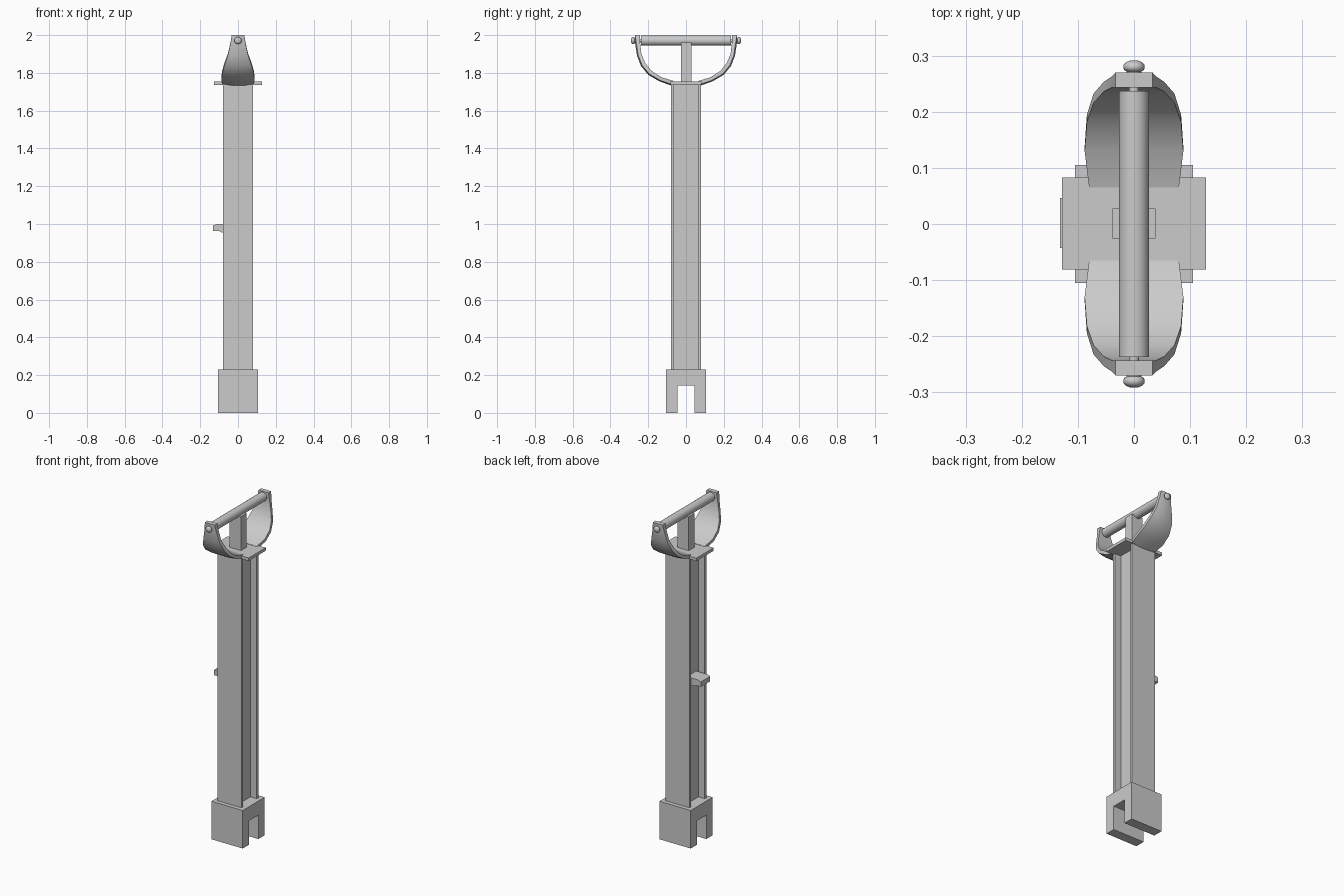
import bpy, bmesh
from math import radians, cos, sin, pi
from mathutils import Vector

if "Cube" in bpy.data.objects:
    bpy.data.objects.remove(bpy.data.objects["Cube"])


def make(name, verts, faces, smooth=None, mirror=False):
    me = bpy.data.meshes.new(name)
    me.from_pydata(verts, [], faces)
    bm = bmesh.new()
    bm.from_mesh(me)
    bmesh.ops.recalc_face_normals(bm, faces=bm.faces)
    bm.to_mesh(me)
    bm.free()
    ob = bpy.data.objects.new(name, me)
    bpy.context.collection.objects.link(ob)
    if mirror:
        m = ob.modifiers.new("mirror", 'MIRROR')
        m.use_axis = (False, True, False)
    if smooth:
        bpy.ops.object.select_all(action='DESELECT')
        bpy.context.view_layer.objects.active = ob
        ob.select_set(True)
        bpy.ops.object.shade_smooth_by_angle(angle=radians(smooth))
    return ob


def loft(name, rings, **kw):
    n = len(rings[0])
    verts = [Vector(p) for r in rings for p in r]
    faces = [(i * n + j, i * n + (j + 1) % n, (i + 1) * n + (j + 1) % n, (i + 1) * n + j)
             for i in range(len(rings) - 1) for j in range(n)]
    faces += [tuple(range(n)), tuple(range(len(verts) - n, len(verts)))]
    return make(name, verts, faces, **kw)


def box(name, x, y, z):
    return loft(name, [[(x[0], y[0], h), (x[1], y[0], h), (x[1], y[1], h), (x[0], y[1], h)] for h in z])


def lathe_y(name, profile, zc, n=24, **kw):
    rings = [[(r * cos(2 * pi * k / n), y, zc + r * sin(2 * pi * k / n)) for k in range(n)]
             for y, r in profile]
    return loft(name, rings, smooth=40, **kw)


# Forked foot, notched along x
foot = [(-.105, 0), (-.045, 0), (-.045, .145), (.045, .145), (.045, 0), (.105, 0), (.105, .23), (-.105, .23)]
loft("forked_foot", [[(x, y, z) for y, z in foot] for x in (-.105, .105)])

# H-section column
w, f, t = .08, .065, .038
section = [(-w, -w), (w, -w), (w, -f), (t, -f), (t, f), (w, f), (w, w), (-w, w), (-w, f), (-t, f), (-t, -f), (-w, -f)]
loft("column", [[(x, y, z) for x, y in section] for z in (.23, 1.737)])

# Side catch on the web
catch = [(-.132, .963), (-.1, .963), (-.085, .955), (-.036, .955), (-.036, 1.0), (-.11, 1.0), (-.132, .993)]
loft("side_catch", [[(x, y, z) for x, z in catch] for y in (-.043, .046)])

# Top plate and centre post
box("top_plate", (-.128, .128), (-.081, .083), (1.737, 1.755))
box("centre_post", (-.038, .038), (-.026, .028), (1.75, 1.96))

# Curved yoke arms: inner y,z / outer y,z / half width
stations = [(.243, 2.0, .270, 2.0, .033), (.243, 1.96, .269, 1.955, .040),
            (.236, 1.90, .259, 1.89, .054), (.216, 1.853, .238, 1.836, .072),
            (.182, 1.81, .199, 1.789, .084), (.130, 1.777, .140, 1.755, .088),
            (.065, 1.757, .073, 1.731, .080)]
rings = []
for i, (yi, zi, yo, zo, hw) in enumerate(stations):
    k = 1 if i == 0 else .75
    ye, ze = yi + (yo - yi) * k, zi + (zo - zi) * k
    c = hw * .42
    rings.append([(-hw, yi, zi), (hw, yi, zi), (hw, ye, ze), (c, yo, zo), (-c, yo, zo), (-hw, ye, ze)])
loft("yoke_arm", rings, smooth=28, mirror=True)

# Cross roller, pins and rounded pin heads
lathe_y("cross_roller", [(-.237, .027), (.237, .027)], 1.971)
lathe_y("roller_pin", [(.23, .009), (.25, .009)], 1.971, n=12, mirror=True)
lathe_y("pin_head", [(.262, .013), (.272, .013), (.274, .017), (.278, .019), (.283, .019), (.288, .015), (.291, .008)],
        1.971, n=16, mirror=True)
